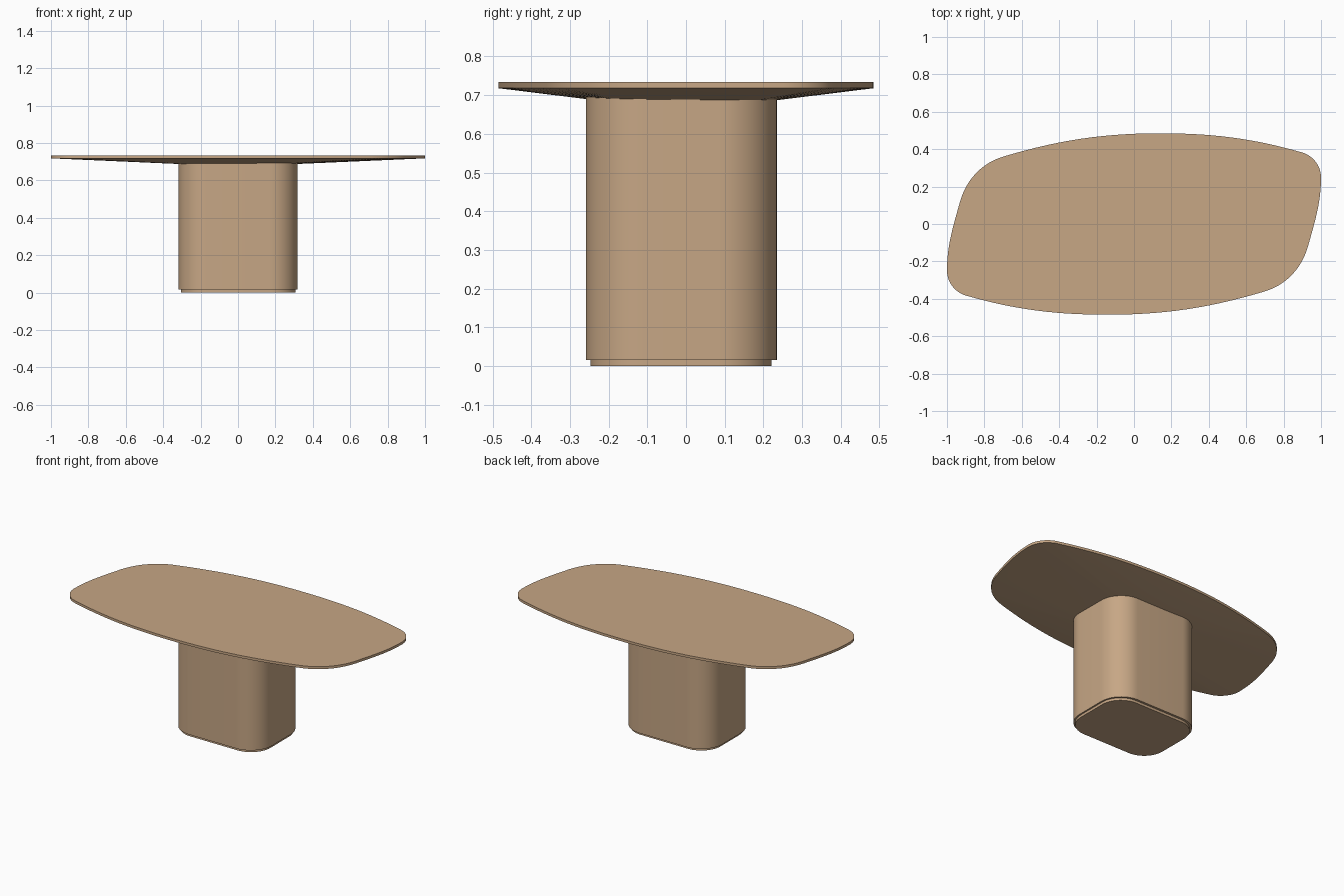
import bpy, bmesh, math
from mathutils import Vector
from mathutils.geometry import interpolate_bezier

if "Cube" in bpy.data.objects:
    bpy.data.objects.remove(bpy.data.objects["Cube"])

wood = bpy.data.materials.new("tan_wood")
wood.diffuse_color = (0.57, 0.385, 0.235, 1)
wood.use_nodes = True
wood.node_tree.nodes["Principled BSDF"].inputs["Base Color"].default_value = wood.diffuse_color


def loft(name, rings):
    """Skin stacked closed rings of 3D points and cap both ends."""
    bm = bmesh.new()
    loops = [[bm.verts.new(p) for p in ring] for ring in rings]
    n = len(loops[0])
    for a, b in zip(loops, loops[1:]):
        for i in range(n):
            j = (i + 1) % n
            bm.faces.new((a[i], a[j], b[j], b[i]))
    bm.faces.new(loops[0])
    bm.faces.new(loops[-1])
    bmesh.ops.recalc_face_normals(bm, faces=bm.faces)
    me = bpy.data.meshes.new(name)
    bm.to_mesh(me)
    bm.free()
    me.materials.append(wood)
    ob = bpy.data.objects.new(name, me)
    bpy.context.collection.objects.link(ob)
    bpy.ops.object.select_all(action='DESELECT')
    ob.select_set(True)
    bpy.context.view_layer.objects.active = ob
    bpy.ops.object.shade_smooth_by_angle(angle=math.radians(35))
    return ob


def ring(outline, z, sx=1, sy=1):
    return [(x * sx, y * sy, z) for x, y in outline]


def rounded_rect(x0, x1, y0, y1, r, steps=14):
    pts = []
    for k, (cx, cy) in enumerate([(x1 - r, y1 - r), (x0 + r, y1 - r),
                                  (x0 + r, y0 + r), (x1 - r, y0 + r)]):
        for i in range(steps + 1):
            a = math.pi / 2 * (k + i / steps)
            pts.append((cx + r * math.cos(a), cy + r * math.sin(a)))
    return pts


# Tabletop outline: half as bezier knots (point, tangent), other half by 180 degree turn
knots = [((-1.0, -0.25), (0, 1)), ((-0.93, 0.12), (0.28, 1)),
         ((-0.70, 0.36), (1, 0.3)), ((0.14, 0.485), (1, 0)),
         ((0.90, 0.382), (1, -0.29)), ((1.0, 0.25), (0, -1))]
half = []
for (p, t), (q, u) in zip(knots, knots[1:]):
    p, t, q, u = (Vector(v) for v in (p, t, q, u))
    d = (q - p).length * 0.36
    half += interpolate_bezier(p, p + t.normalized() * d,
                               q - u.normalized() * d, q, 15)[:-1]
outline = [(v.x, v.y) for v in half] + [(-v.x, -v.y) for v in half]

# Tabletop: thin rim, underside tapering down to the pedestal
loft("tabletop", [ring(outline, 0.688, 0.32, 0.50),
                  ring(outline, 0.718), ring(outline, 0.734)])

# Pedestal and its recessed plinth
column = rounded_rect(-0.318, 0.318, -0.259, 0.235, 0.15)
loft("pedestal", [ring(column, 0.016), ring(column, 0.70)])
foot = rounded_rect(-0.306, 0.308, -0.247, 0.221, 0.138)
loft("plinth", [ring(foot, 0.0), ring(foot, 0.016)])
